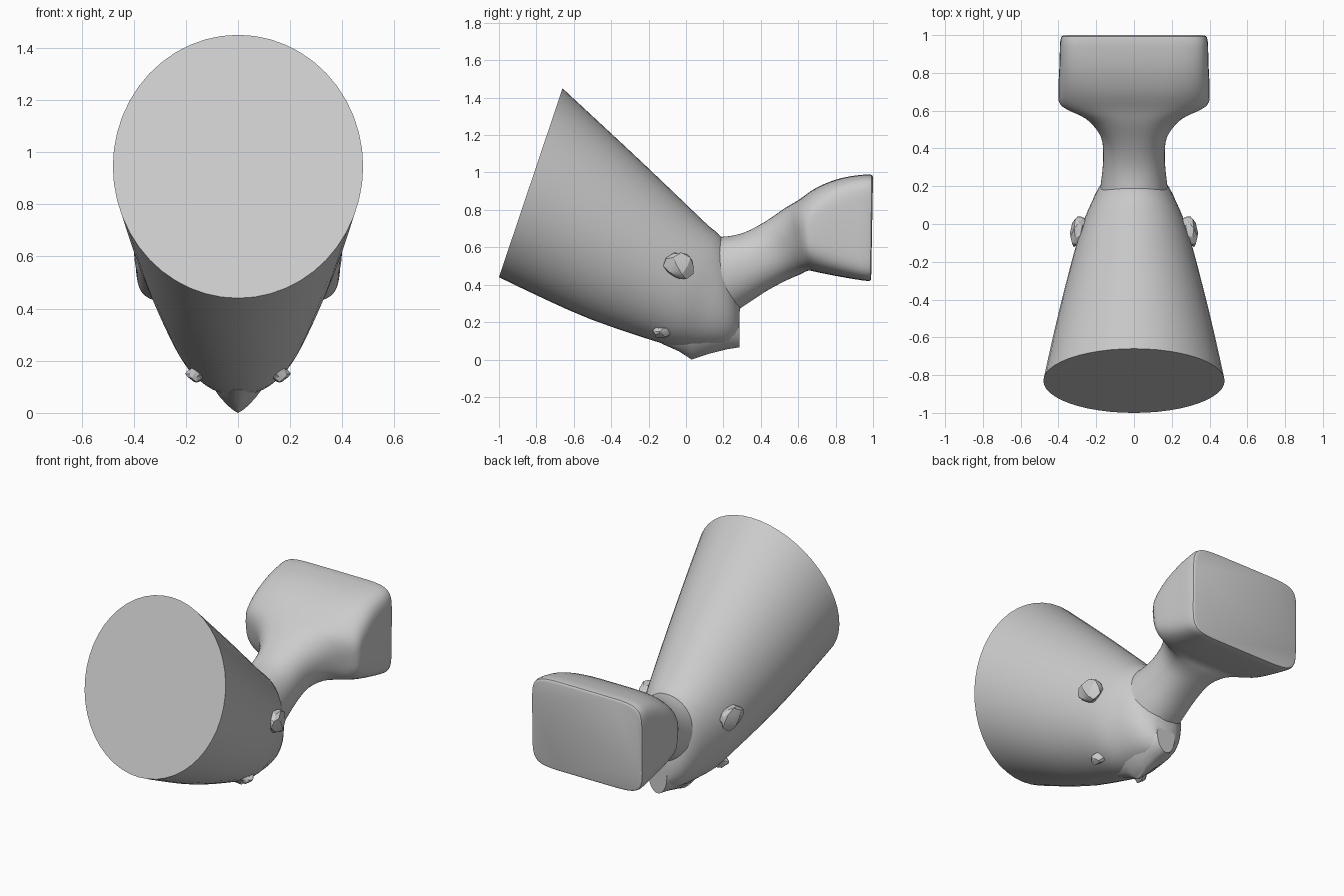
import bpy, bmesh, math, random
from mathutils import Vector

if "Cube" in bpy.data.objects:
    bpy.data.objects.remove(bpy.data.objects["Cube"])

random.seed(4)


def power(value, exponent):
    return math.copysign(abs(value) ** exponent, value)


def smooth_rows(rows, steps):
    # Catmull-Rom interpolation between the section rows
    out = []
    for i in range(len(rows) - 1):
        a, b = rows[i], rows[i + 1]
        p, q = rows[max(i - 1, 0)], rows[min(i + 2, len(rows) - 1)]
        for s in range(steps):
            t = s / steps
            out.append([0.5 * (2 * b0 + (b1 - bp) * t
                               + (2 * bp - 5 * b0 + 4 * b1 - bq) * t * t
                               + (3 * b0 - bp - 3 * b1 + bq) * t ** 3)
                        for bp, b0, b1, bq in zip(p, a, b, q)])
    return out + [rows[-1]]


def loft(name, rows, steps=1, sides=48):
    # row = top y, top z, bottom y, bottom z, half width, squareness
    bm = bmesh.new()
    rings = []
    for ty, tz, by, bz, hw, n in smooth_rows(rows, steps):
        top, bot = Vector((0, ty, tz)), Vector((0, by, bz))
        mid, up = (top + bot) / 2, (top - bot) / 2
        ring = []
        for k in range(sides):
            a = math.tau * k / sides
            co = mid + up * power(math.sin(a), 2 / n)
            co.x = hw * power(math.cos(a), 2 / n)
            ring.append(bm.verts.new(co))
        rings.append(ring)
    for r0, r1 in zip(rings, rings[1:]):
        for k in range(sides):
            j = (k + 1) % sides
            bm.faces.new((r0[k], r0[j], r1[j], r1[k]))
    bm.faces.new(rings[0])
    bm.faces.new(rings[-1])
    bmesh.ops.recalc_face_normals(bm, faces=bm.faces)
    return finish(name, bm, 35)


def finish(name, bm, angle):
    mesh = bpy.data.meshes.new(name)
    bm.to_mesh(mesh)
    bm.free()
    ob = bpy.data.objects.new(name, mesh)
    bpy.context.collection.objects.link(ob)
    bpy.ops.object.select_all(action='DESELECT')
    ob.select_set(True)
    bpy.context.view_layer.objects.active = ob
    bpy.ops.object.shade_smooth_by_angle(angle=math.radians(angle))
    return ob


def rough_lump(name, centre, size, turn):
    # ragged broken stub, mirrored to both sides
    bm = bmesh.new()
    bmesh.ops.create_icosphere(bm, subdivisions=2, radius=1)
    for v in bm.verts:
        v.co *= random.uniform(0.75, 1.1)
        x, y, z = (c * s for c, s in zip(v.co, size))
        c, s = math.cos(turn), math.sin(turn)
        v.co = Vector((x * c - y * s, x * s + y * c, z)) + Vector(centre)
    ob = finish(name, bm, 20)
    ob.modifiers.new("both_sides", 'MIRROR').use_clip = False


# Tapered horn with the flat slanted front disc and rounded lower end
loft("horn_body", [
    (-0.66, 1.45, -1.0, 0.44, 0.48, 2),
    (-0.45, 1.255, -0.76, 0.325, 0.43, 2),
    (-0.23, 1.05, -0.51, 0.215, 0.373, 2),
    (0.0, 0.83, -0.22, 0.115, 0.305, 2),
    (0.12, 0.715, -0.08, 0.075, 0.262, 2.1),
    (0.19, 0.655, 0.02, 0.065, 0.225, 2.1),
    (0.235, 0.56, 0.13, 0.065, 0.19, 2.1),
    (0.27, 0.42, 0.22, 0.075, 0.14, 2),
    (0.29, 0.31, 0.28, 0.11, 0.07, 2),
], steps=2)

# Waisted neck flaring into the square block
loft("neck_and_block", [
    (0.05, 0.66, 0.17, 0.20, 0.19, 2),
    (0.18, 0.655, 0.30, 0.28, 0.172, 2.1),
    (0.30, 0.675, 0.42, 0.36, 0.163, 2.2),
    (0.42, 0.735, 0.53, 0.42, 0.178, 2.3),
    (0.53, 0.81, 0.61, 0.455, 0.26, 2.5),
    (0.605, 0.855, 0.655, 0.475, 0.385, 3),
    (0.70, 0.92, 0.71, 0.465, 0.40, 4),
    (0.83, 0.97, 0.84, 0.44, 0.395, 5.5),
    (0.975, 0.99, 0.97, 0.42, 0.39, 7),
    (1.0, 0.975, 0.99, 0.43, 0.375, 7),
], steps=3, sides=64)

# Narrow keel under the rounded end
loft("keel", [
    (-0.14, 0.20, -0.13, 0.085, 0.06, 2),
    (-0.04, 0.24, -0.04, 0.045, 0.10, 1.5),
    (0.03, 0.30, 0.03, 0.0, 0.12, 1.3),
    (0.12, 0.30, 0.12, 0.03, 0.13, 1.5),
    (0.22, 0.30, 0.22, 0.055, 0.11, 1.6),
    (0.285, 0.29, 0.285, 0.065, 0.065, 2),
], sides=24)

# Broken stubs on the sides and beneath
rough_lump("side_stub", (0.295, -0.03, 0.50), (0.04, 0.09, 0.08), 0.25)
rough_lump("lower_stub", (0.16, -0.13, 0.15), (0.04, 0.055, 0.035), 0.2)
